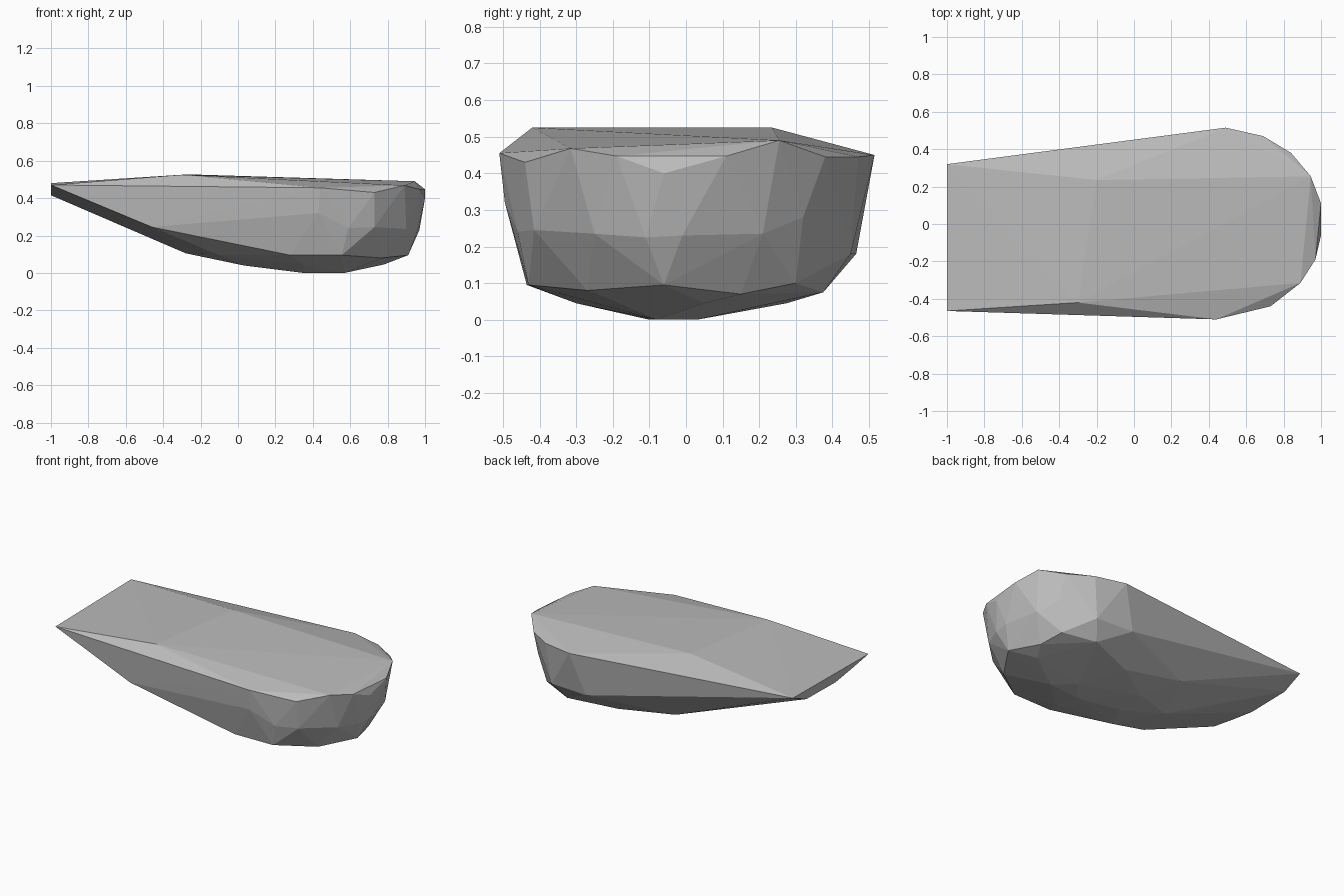
import bpy
import bmesh

# Remove the default cube
default_cube = bpy.data.objects.get("Cube")
if default_cube is not None:
    bpy.data.objects.remove(default_cube, do_unlink=True)


def make_material(name, value):
    """Plain grey material with matching viewport and render colour."""
    colour = (value, value, value, 1)
    material = bpy.data.materials.new(name)
    material.use_nodes = True
    material.diffuse_color = colour
    shader = material.node_tree.nodes["Principled BSDF"]
    shader.inputs["Base Color"].default_value = colour
    shader.inputs["Roughness"].default_value = 1
    return material


def make_hull(name, corner_groups, material):
    """Faceted stone: the tightest convex skin around its corners."""
    mesh = bpy.data.meshes.new(name)
    bm = bmesh.new()
    for group in corner_groups:
        for corner in group:
            bm.verts.new(corner)
    result = bmesh.ops.convex_hull(bm, input=bm.verts[:])
    unused = set(result["geom_interior"]) | set(result["geom_unused"])
    loose = [item for item in unused if isinstance(item, bmesh.types.BMVert)]
    bmesh.ops.delete(bm, geom=loose, context="VERTS")
    bmesh.ops.recalc_face_normals(bm, faces=bm.faces[:])
    for face in bm.faces:
        face.smooth = False
    bm.to_mesh(mesh)
    bm.free()
    mesh.materials.append(material)
    stone = bpy.data.objects.new(name, mesh)
    bpy.context.scene.collection.objects.link(stone)
    return stone


# Cut end: thin, flat, slightly bowed underneath
cut_end = [
    (-1, .32, .48), (-1, .18, .42), (-1, -.12, .415),
    (-1, -.29, .44), (-1, -.465, .47),
]

# Crest of the flat top
crest = [(-.3, -.42, .525), (-.2, .235, .525)]

# Upper rim, around the rounded end from back to front
rim = [
    (.49, .515, .45), (.69, .47, .445), (.84, .38, .445),
    (.945, .255, .49), (1, .11, .447), (1, -.06, .4),
    (.97, -.19, .447), (.89, -.315, .468), (.73, -.44, .43),
    (.44, -.51, .455),
]

# Corners halfway down the sides
flank = [
    (.4, .465, .18), (.66, .45, .18), (.85, .32, .28),
    (.92, .21, .235), (.97, -.01, .23), (.96, -.11, .225),
    (.9, -.25, .235), (.73, -.415, .245), (.59, -.46, .24),
    (.43, -.495, .32), (-.46, -.46, .245),
]

# Lower bend where the sides turn under
bend = [
    (.6, .375, .075), (.8, .3, .1), (.84, .15, .07),
    (.91, -.06, .095), (.77, -.27, .08), (.555, -.43, .095),
    (.28, -.435, .095), (-.12, -.33, .1), (-.12, .28, .12),
]

# Shallow rounded belly
belly = [
    (-.28, -.05, .105), (.03, -.1, .04), (.03, .1, .045),
    (.35, -.3, .045), (.35, -.1, 0), (.57, -.08, 0),
    (.45, .03, 0), (.3, .275, .045), (.78, .05, .045),
]

stone_grey = make_material("stone grey", .5)
make_hull("stone_slab", [cut_end, crest, rim, flank, bend, belly], stone_grey)
